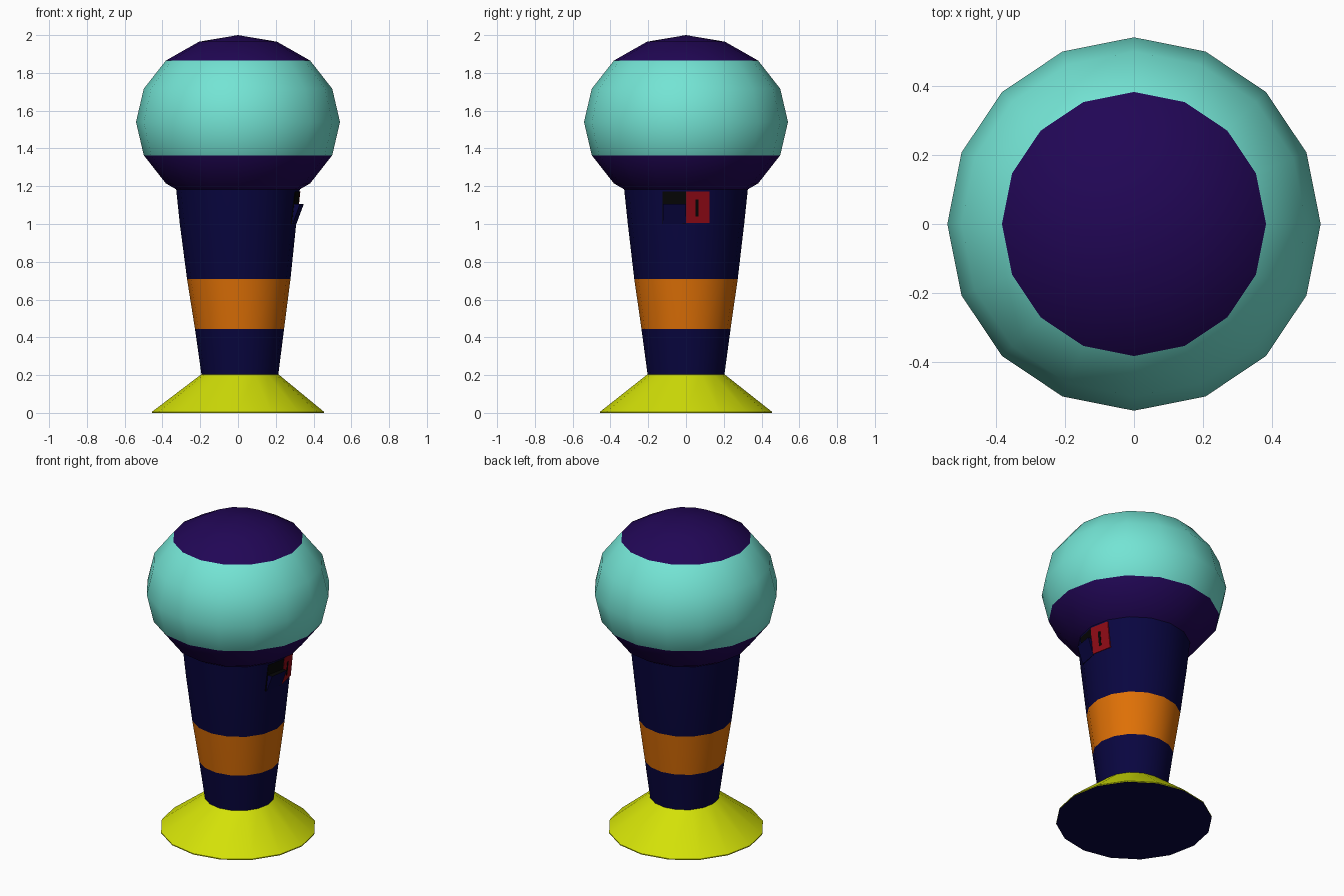
import bpy, bmesh, math

if "Cube" in bpy.data.objects:
    bpy.data.objects.remove(bpy.data.objects["Cube"])

SIDES = 16


def material(name, rgb):
    # display colour (0-255) to linear
    m = bpy.data.materials.new(name)
    m.diffuse_color = [(c / 255) ** 2.2 for c in rgb] + [1]
    m.use_nodes = True
    m.node_tree.nodes["Principled BSDF"].inputs["Base Color"].default_value = m.diffuse_color
    return m


TEAL = material("teal", (115, 227, 211))
PURPLE = material("purple", (38, 15, 86))
NAVY = material("navy", (17, 14, 66))
ORANGE = material("orange", (222, 112, 15))
YELLOW = material("yellow", (210, 224, 16))
RED = material("red", (140, 18, 28))
BLACK = material("black", (14, 14, 14))


def add_object(name, bm, mats, smooth=None):
    bmesh.ops.recalc_face_normals(bm, faces=bm.faces)
    me = bpy.data.meshes.new(name)
    bm.to_mesh(me)
    bm.free()
    for m in mats:
        me.materials.append(m)
    ob = bpy.data.objects.new(name, me)
    bpy.context.collection.objects.link(ob)
    if smooth:
        bpy.ops.object.select_all(action='DESELECT')
        ob.select_set(True)
        bpy.context.view_layer.objects.active = ob
        bpy.ops.object.shade_smooth_by_angle(angle=math.radians(smooth))
    return ob


def lathe(name, profile, bands, mats, cap_mat=0):
    # profile: (radius, height, x offset); bands: material index per strip
    bm = bmesh.new()
    rings = []
    for r, z, cx in profile:
        rings.append([bm.verts.new((cx + r * math.cos(math.tau * i / SIDES),
                                    r * math.sin(math.tau * i / SIDES), z))
                      for i in range(SIDES)])
    for low, high, band in zip(rings, rings[1:], bands):
        for i in range(SIDES):
            j = (i + 1) % SIDES
            bm.faces.new((low[i], low[j], high[j], high[i])).material_index = band
    for ring in (rings[0], rings[-1]):
        bm.faces.new(ring).material_index = cap_mat
    return add_object(name, bm, mats, 35)


# Flared foot with a dark underside
lathe("base", [(0.455, 0, 0), (0.455, 0.006, 0), (0.203, 0.205, 0.01)],
      [0, 0], [YELLOW, NAVY], 1)

# Tapered handle with an orange band
lathe("handle", [(0.203, 0.2, 0.01), (0.236, 0.445, 0.008), (0.274, 0.71, 0.004),
                 (0.308, 1.0, 0), (0.328, 1.19, 0), (0.334, 1.25, 0)],
      [0, 1, 0, 0, 0], [NAVY, ORANGE])

# Rounded head, slightly flattened, with purple cap and collar
bm = bmesh.new()
bmesh.ops.create_uvsphere(bm, u_segments=SIDES, v_segments=8, radius=1)
for v in bm.verts:
    v.co = (v.co.x * 0.54, v.co.y * 0.54, v.co.z * 0.46 + 1.54)
for f in bm.faces:
    z = f.calc_center_median().z
    f.material_index = 1 if z > 1.865 or z < 1.36 else 0
add_object("head", bm, [TEAL, PURPLE], 50)


def switch_panel(name, y0, y1, z0, z1, mat, lift):
    # thin panel lying on the handle facets beside the +x edge
    bm = bmesh.new()
    vs = []
    for y, z in ((y0, z0), (y1, z0), (y1, z1), (y0, z1)):
        x = 0.308 + (z - 1.0) * 0.105 - abs(y) * math.tan(math.pi / 16) + lift
        vs.append(bm.verts.new((x, y, z)))
    face = bm.faces.new(vs)
    ext = bmesh.ops.extrude_face_region(bm, geom=[face])
    for v in ext["geom"]:
        if isinstance(v, bmesh.types.BMVert):
            v.co.x -= 0.02
    return add_object(name, bm, [mat])


# Switch: red half, its mark, and the dark recess
switch_panel("switch_red_half", 0, 0.125, 1.005, 1.173, RED, 0.004)
switch_panel("switch_mark", 0.05, 0.066, 1.04, 1.13, BLACK, 0.006)
switch_panel("switch_recess", -0.125, 0, 1.0, 1.173, BLACK, 0.002)

# Raised lower half of the switch
bm = bmesh.new()
ends = [[bm.verts.new((x + dx, y, z)) for x, z in
         ((0.309, 1.0), (0.348, 1.105), (0.30, 1.105), (0.29, 1.0))]
        for y, dx in ((-0.121, -0.02), (0, 0))]
for e in ends:
    bm.faces.new(e)
for i in range(4):
    j = (i + 1) % 4
    f = bm.faces.new((ends[0][i], ends[0][j], ends[1][j], ends[1][i]))
    f.material_index = 1 if i == 1 else 0
add_object("switch_raised_half", bm, [NAVY, BLACK])
